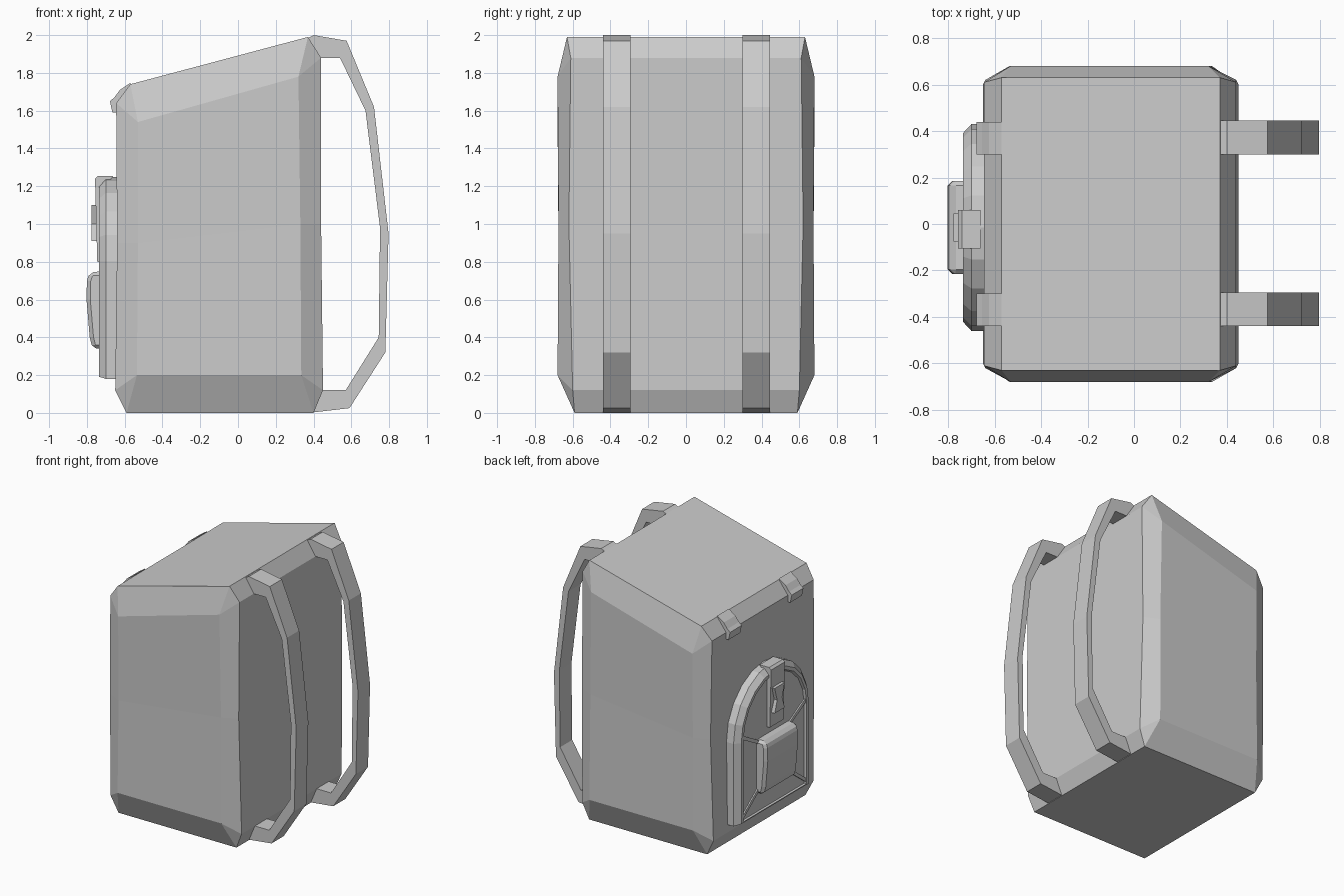
import bpy, bmesh, math

if "Cube" in bpy.data.objects:
    bpy.data.objects.remove(bpy.data.objects["Cube"])

grey = bpy.data.materials.new("plain grey")
grey.use_nodes = True
COLOUR = (0.6, 0.6, 0.6, 1)
grey.diffuse_color = COLOUR
grey.node_tree.nodes["Principled BSDF"].inputs["Base Color"].default_value = COLOUR


def finish(name, bm, bevel=0):
    bmesh.ops.remove_doubles(bm, verts=bm.verts, dist=0.0005)
    bmesh.ops.recalc_face_normals(bm, faces=bm.faces)
    mesh = bpy.data.meshes.new(name)
    bm.to_mesh(mesh)
    bm.free()
    mesh.materials.append(grey)
    obj = bpy.data.objects.new(name, mesh)
    bpy.context.collection.objects.link(obj)
    if bevel:
        mod = obj.modifiers.new("bevel", "BEVEL")
        mod.width = bevel
        mod.segments = 1
    return obj


def loft(name, loops, bevel=0):
    """Join matching closed loops and cap both ends."""
    bm = bmesh.new()
    rings = [[bm.verts.new(p) for p in loop] for loop in loops]
    n = len(rings[0])
    for a, b in zip(rings, rings[1:]):
        for i in range(n):
            j = (i + 1) % n
            bm.faces.new((a[i], a[j], b[j], b[i]))
    bm.faces.new(rings[0])
    bm.faces.new(rings[-1])
    return finish(name, bm, bevel)


def across(name, profile, y0, y1, bevel=0):
    """Extrude an x-z profile along y."""
    return loft(name, [[(x, y, z) for x, z in profile] for y in (y0, y1)], bevel)


def plate(name, outline, x0, x1):
    """Extrude a y-z outline along x."""
    return loft(name, [[(x, y, z) for y, z in outline] for x in (x0, x1)])


def body_ring(xf, xb, y_in, zf, zb, sf, sb, y_out, zsf, zsb):
    half = [(xf, y_in, zf), (sf, y_out, zsf), (sb, y_out, zsb), (xb, y_in, zb)]
    return [(x, -y, z) for x, y, z in half] + half[::-1]


# Bag body: chamfered box with a sloping lid
loft("bag_body", [
    body_ring(-.59, .40, .59, 0, 0, -.59, .40, .59, 0, 0),
    body_ring(-.65, .45, .60, .12, .12, -.535, .335, .68, .20, .20),
    body_ring(-.64, .44, .62, .90, 1.0, -.53, .33, .675, .90, 1.0),
    body_ring(-.645, .44, .61, 1.64, 1.88, -.53, .32, .68, 1.54, 1.78),
    body_ring(-.57, .37, .63, 1.74, 1.99, -.57, .37, .63, 1.74, 1.99),
])

# Shoulder straps and the lid clips in line with them
outer = [(.36, 1.98), (.40, 2.0), (.575, 1.97), (.72, 1.62), (.797, .95),
         (.78, .32), (.59, .025), (.40, .003)]
inner = [(.43, .12), (.57, .12), (.745, .40), (.752, .98), (.675, 1.60),
         (.54, 1.88), (.43, 1.88)]
clip = [(-.57, 1.747), (-.625, 1.71), (-.655, 1.67), (-.678, 1.65),
        (-.665, 1.59), (-.63, 1.59), (-.62, 1.66), (-.57, 1.72)]
for side, y0 in (("left", .30), ("right", -.44)):
    across("shoulder_strap_" + side, outer + inner, y0, y0 + .145)
    across("lid_clip_" + side, clip, y0, y0 + .14)

# Arched pocket with a raised rim
MID = -.015


def arch(x, inset):
    r = .445 - inset
    base = .18 + inset * .3
    pts = [(x, MID - r, base), (x, MID + r, base)]
    for i in range(11):
        a = math.pi * i / 10
        pts.append((x, MID + r * math.cos(a), .805 + r * math.sin(a)))
    return pts


loft("arched_pocket", [arch(-.62, 0), arch(-.70, 0), arch(-.737, .04),
                       arch(-.737, .065), arch(-.722, .075)])

# Small square pocket
small = [(-.70, .34), (-.77, .34), (-.785, .40), (-.802, .60), (-.80, .70),
         (-.785, .745), (-.70, .75)]
across("small_pocket", small, MID - .2, MID + .2, .02)

# Pull strip and buckle
across("pull_strip", [(-.70, .80), (-.745, .80), (-.757, 1.24), (-.74, 1.255),
                      (-.66, 1.255), (-.70, 1.2)], MID - .09, MID + .075)
waist = [(-.06, 1.10), (.06, 1.10), (.03, 1.0), (.06, .91), (-.06, .91), (-.03, 1.0)]
plate("buckle", [(MID + y, z) for y, z in waist], -.74, -.776)

# Slanting seams between the two pockets
for side, s in (("left", 1), ("right", -1)):
    for level, (z0, z1) in (("upper", (.71, .82)), ("lower", (.36, .21))):
        plate(level + "_seam_" + side,
              [(MID + s * y, z) for y, z in
               ((.18, z0), (.38, z1), (.38, z1 + .03), (.18, z0 + .03))],
              -.71, -.732)
